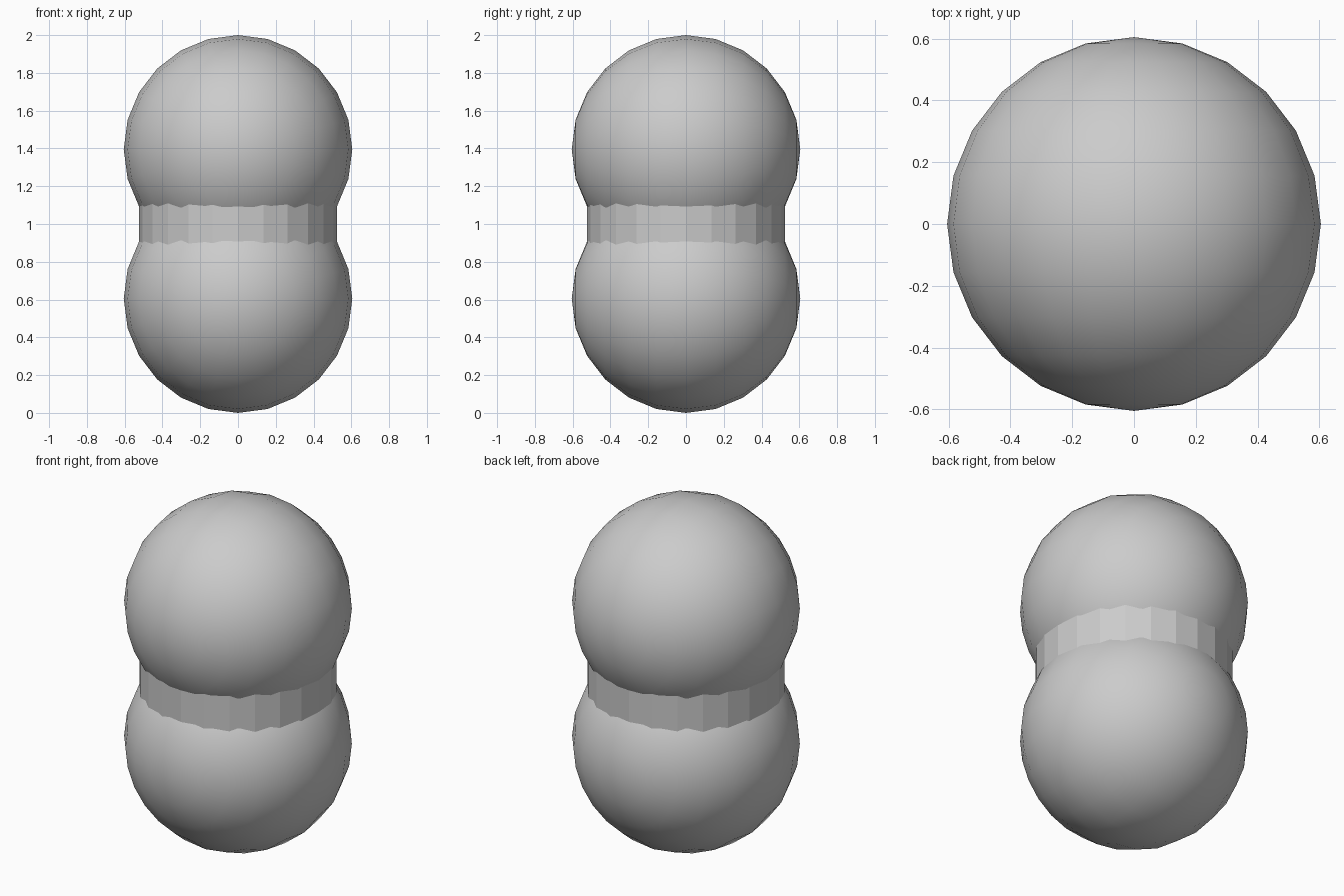
import bpy
import math

# Remove the default cube only
cube = bpy.data.objects.get("Cube")
if cube:
    bpy.data.objects.remove(cube, do_unlink=True)

RADIUS = 0.605
SIDES = 24

# Single grey material
grey = bpy.data.materials.new("light_grey")
grey.use_nodes = True
colour = (0.6, 0.6, 0.6, 1)
grey.diffuse_color = colour
grey.node_tree.nodes["Principled BSDF"].inputs["Base Color"].default_value = colour


def finish(name):
    obj = bpy.context.object
    obj.name = name
    obj.data.name = name
    obj.data.materials.append(grey)
    return obj


# Two smooth balls with their poles facing front and back
for name, z in (("lower_ball", RADIUS), ("upper_ball", 2 - RADIUS)):
    bpy.ops.mesh.primitive_uv_sphere_add(
        segments=SIDES, ring_count=SIDES // 2, radius=RADIUS,
        location=(0, 0, z), rotation=(math.pi / 2, 0, 0))
    finish(name)
    bpy.ops.object.shade_smooth()

# Faceted collar joining the balls, its ends hidden inside them
bpy.ops.mesh.primitive_cylinder_add(
    vertices=SIDES, radius=RADIUS * math.cos(math.pi / 6), depth=0.4,
    location=(0, 0, 1))
finish("collar")
